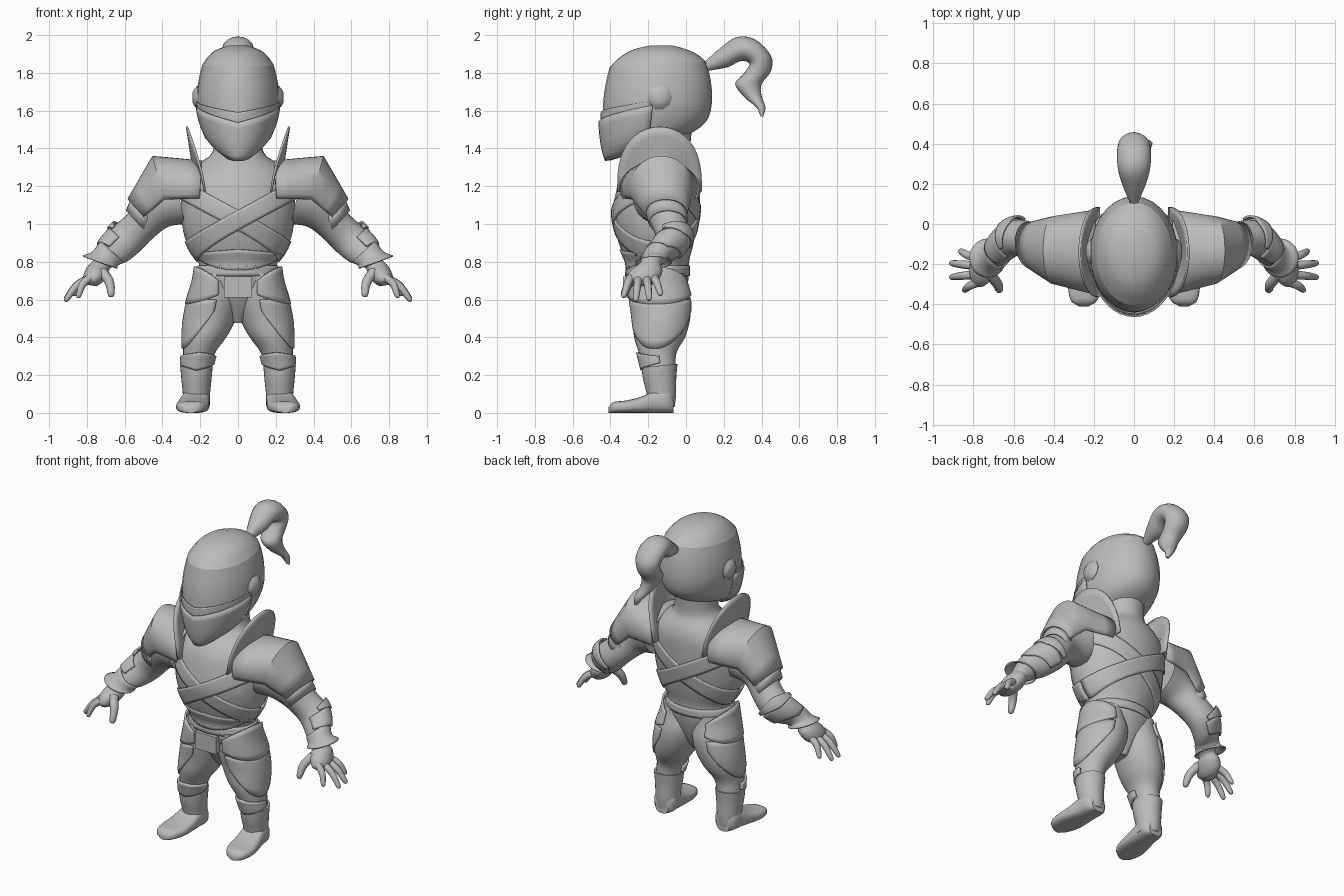
import bpy, bmesh, math
from mathutils import Vector

cube = bpy.data.objects.get("Cube")
if cube:
    bpy.data.objects.remove(cube, do_unlink=True)

grey = bpy.data.materials.new("plain_grey")
grey.use_nodes = True
grey.diffuse_color = (0.5, 0.5, 0.5, 1)
grey.node_tree.nodes["Principled BSDF"].inputs["Base Color"].default_value = (0.5, 0.5, 0.5, 1)
rad = math.radians


def span(a, b, n):
    return [a + (b - a) * i / n for i in range(n + 1)]


def at(rows, k, linear=False):
    """Interpolate rows whose first value is the key."""
    i = 0
    while i < len(rows) - 2 and k > rows[i + 1][0]:
        i += 1
    p, q = rows[i], rows[i + 1]
    prev, nxt = rows[max(i - 1, 0)], rows[min(i + 2, len(rows) - 1)]
    h = q[0] - p[0]
    t = min(max((k - p[0]) / h, 0), 1)
    out = []
    for a, b, c, d in zip(prev[1:], p[1:], q[1:], nxt[1:]):
        if linear:
            out.append(b + (c - b) * t)
            continue
        m0, m1 = (c - a) / (q[0] - prev[0]) * h, (d - b) / (nxt[0] - p[0]) * h
        out.append(b + t * m0 + t * t * (3 * (c - b) - 2 * m0 - m1) + t ** 3 * (m0 + m1 - 2 * (c - b)))
    return out


def surface(name, f, us, vs, closed=True, caps=True, thick=0, mirror=False, sharp=40):
    """Grid skin over f(u, v); closed skins wrap in u."""
    bm = bmesh.new()
    us = us[:-1] if closed else us
    grid = [[bm.verts.new(f(u, v)) for u in us] for v in vs]
    n = len(us)
    for r, s in zip(grid, grid[1:]):
        for i in range(n if closed else n - 1):
            j = (i + 1) % n
            bm.faces.new((r[i], r[j], s[j], s[i]))
    if closed and caps:
        bm.faces.new(grid[0][::-1])
        bm.faces.new(grid[-1])
    bmesh.ops.recalc_face_normals(bm, faces=bm.faces)
    me = bpy.data.meshes.new(name)
    bm.to_mesh(me)
    bm.free()
    me.materials.append(grey)
    me.shade_smooth()
    me.set_sharp_from_angle(angle=rad(sharp))
    ob = bpy.data.objects.new(name, me)
    bpy.context.collection.objects.link(ob)
    if thick:
        mod = ob.modifiers.new("thickness", "SOLIDIFY")
        mod.thickness, mod.offset = thick, 0
    if mirror:
        ob.modifiers.new("mirror", "MIRROR").use_mirror_merge = False
    return ob


CIRCLE = span(0, 2 * math.pi, 28)


def body(rows, grow=0):
    """Upright form from rows of z, centre x, centre y, half width, half depth, tilt; angle 0 is the front."""
    def f(a, z):
        cx, cy, rx, ry, tilt = at(rows, z)
        dy = -(ry + grow) * math.cos(a)
        return Vector((cx + (rx + grow) * math.sin(a), cy + dy, z + tilt * dy))
    return f


def limb(rows, grow=0, side_on=False, linear=False):
    """Form from rows of upper point, lower point, sideways centre, sideways radius."""
    rows = [(i, *r) for i, r in enumerate(rows)]
    def f(a, k):
        tx, tz, bx, bz, c, r = at(rows, k, linear)
        top, low = Vector((tx, tz)), Vector((bx, bz))
        half = (top - low) / 2
        p = (top + low) / 2 + half * (1 + grow / max(half.length, 0.01)) * math.cos(a)
        w = c + (r + grow) * math.sin(a)
        return Vector((w, p.x, p.y)) if side_on else Vector((p.x, w, p.y))
    return f


def patch(name, f, a0, a1, low, high, mirror=False, thick=0.012, n=20, m=6):
    """Raised plate between two edge rules that depend on the angle in degrees."""
    g = lambda a, t: f(rad(a), low(a) + (high(a) - low(a)) * t)
    return surface(name, g, span(a0, a1, n), span(0, 1, m), closed=False, thick=thick, mirror=mirror)


# Helmet: bowl, creased crown and jaw guard that fades into the sides
head = [(1.39, 0, -.22, .07, .185, .3), (1.45, 0, -.18, .155, .245, .22), (1.53, 0, -.162, .197, .278, .1),
        (1.62, 0, -.152, .217, .288, .04), (1.70, 0, -.148, .217, .285, .02), (1.78, 0, -.147, .205, .272, .04),
        (1.845, 0, -.15, .188, .255, .06)]
surface("helmet", body(head), CIRCLE, span(1.39, 1.845, 20))
crown = [(1.845, 0, -.15, .188, .255, .06), (1.89, 0, -.143, .155, .205, .03), (1.925, 0, -.137, .11, .14, 0),
         (1.945, 0, -.13, .045, .06, 0)]
surface("helmet_crown", body(crown), CIRCLE, span(1.845, 1.945, 8))
jaw = lambda a, z: body(head, .002 + .016 * max(math.cos(a), 0))(a, z)
patch("jaw_guard", jaw, -85, 85, lambda a: 1.395, lambda a: 1.56 + .07 * abs(a) / 85, thick=.008)
lip = lambda a, z: body(head, .001 + .007 * max(math.cos(a), 0))(a, z)
patch("visor_lip", lip, -85, 85, lambda a: 1.555 + .07 * abs(a) / 85, lambda a: 1.605 + .045 * abs(a) / 85, thick=.006)
ear = [(0, .066), (.5, .066), (.8, .05), (1, .03)]
surface("ear_disc", lambda a, k: Vector((.19 + .05 * k, -.14 + at(ear, k, True)[0] * math.cos(a),
        1.67 + at(ear, k, True)[0] * math.sin(a))), span(0, 2 * math.pi, 10), [0, .5, .8, 1], mirror=True)

# Ponytail
tail = [(.10, 1.86, .11, 1.81, 0, .02), (.18, 1.93, .22, 1.83, 0, .06), (.27, 1.99, .28, 1.86, 0, .08),
        (.37, 1.975, .32, 1.86, 0, .085), (.45, 1.89, .335, 1.84, 0, .08), (.45, 1.81, .3, 1.79, 0, .07),
        (.4, 1.74, .26, 1.74, .01, .06), (.4, 1.68, .31, 1.67, .03, .045), (.42, 1.62, .37, 1.62, .06, .03),
        (.41, 1.57, .395, 1.57, .08, .012)]
surface("ponytail", limb(tail, side_on=True), span(0, 2 * math.pi, 16), span(0, 9, 36))

# Torso with hips and neck
torso = [(.475, 0, -.14, .03, .06, 0), (.53, 0, -.14, .075, .095, 0), (.60, 0, -.145, .15, .13, 0),
         (.67, 0, -.15, .205, .155, 0), (.72, 0, -.15, .22, .165, 0), (.79, 0, -.15, .207, .165, 0),
         (.84, 0, -.155, .24, .18, 0), (.88, 0, -.157, .262, .193, 0), (.95, 0, -.16, .288, .21, 0),
         (1.05, 0, -.16, .30, .228, 0), (1.15, 0, -.15, .30, .225, 0), (1.25, 0, -.135, .28, .21, 0),
         (1.32, 0, -.12, .21, .175, 0), (1.37, 0, -.11, .14, .135, 0), (1.50, 0, -.1, .12, .13, 0)]
surface("torso", body(torso), CIRCLE, span(.475, 1.50, 36))

# Crossed chest and back straps
for label, mid in (("front", 0), ("back", 180)):
    for side, s in (("left", 1), ("right", -1)):
        centre = lambda a, s=s, mid=mid: 1.02 + s * .165 * math.sin(rad(a - mid))
        patch(f"{label}_strap_{side}", body(torso, .003 + .001 * s), mid - 88, mid + 88,
              lambda a: centre(a) - .053, lambda a: centre(a) + .053, thick=.01)
patch("belly_plate", body(torso, .003), -75, 75, lambda a: .755 + .07 * (a / 75) ** 2,
      lambda a: .865 - .025 * abs(a) / 75, thick=.008)
surface("belt", body(torso, .003), CIRCLE, span(.725, .78, 3), caps=False, thick=.008)
bpy.ops.mesh.primitive_cube_add(size=1, location=(0, -.312, .667))
buckle = bpy.context.object
buckle.name = "buckle"
buckle.scale = (.15, .045, .11)
buckle.data.materials.append(grey)


# Collar fins, tilted outwards and bowed
def fin(a, k):
    y = -.14 - .225 * k * math.cos(a)
    z = 1.17 + .345 * k * math.sin(a) ** .7
    return Vector((.175 + .045 * ((z - 1.17) / .34) ** 1.3 + .05 * math.sin(a), y, z))


surface("collar_fin", fin, span(0, math.pi - .001, 20), span(.3, 1, 5), closed=False, thick=.012, mirror=True)

# Shoulder guards
pad = [(.19, 1.33, .21, 1.05, -.14, .205), (.45, 1.355, .36, 1.03, -.13, .163), (.58, 1.13, .46, 1.0, -.105, .108)]
pad_skin = limb(pad, linear=True)
surface("shoulder_guard", lambda a, k: pad_skin(rad(a), k), span(-112, 112, 24), span(0, 2, 6), closed=False,
        thick=.012, mirror=True, sharp=35)
rim = [(.56, 1.14, .44, 1.0, -.105, .105), (.59, 1.07, .48, .95, -.095, .1)]
surface("shoulder_rim", limb(rim, linear=True), CIRCLE, [0, 1], caps=False, thick=.008, mirror=True)

# Arms with palms
arm = [(.34, 1.27, .28, 1.0, -.14, .14), (.50, 1.18, .37, .985, -.125, .108), (.58, 1.06, .45, .925, -.085, .095),
       (.66, .985, .52, .855, -.07, .09), (.72, .92, .59, .80, -.11, .085), (.758, .85, .65, .78, -.165, .068),
       (.765, .81, .68, .76, -.19, .058), (.80, .77, .69, .73, -.21, .085), (.82, .72, .72, .69, -.23, .085),
       (.81, .68, .75, .67, -.235, .05)]
surface("arm", limb(arm), CIRCLE, span(0, 9, 36), mirror=True)
cuff = [(.725, .91, .61, .80, -.13, .082), (.77, .85, .64, .78, -.165, .072), (.82, .83, .64, .765, -.17, .095)]
surface("glove_cuff", limb(cuff), CIRCLE, span(0, 2, 6), caps=False, thick=.008, mirror=True)
patch("forearm_guard", limb(arm, .006), -70, 130, lambda a: 3.2, lambda a: 4.5 - .5 * abs(a - 30) / 100, mirror=True)
patch("elbow_guard", limb(arm, .016), -30, 120, lambda a: 2.65 + .25 * abs(a - 45) / 75,
      lambda a: 3.4 - .3 * abs(a - 45) / 75, mirror=True)


# Fingers
def finger(name, points, r):
    points = [Vector(p) for p in points]
    d = (points[-1] - points[0]).normalized()
    u = d.cross(Vector((0, 1, 0))).normalized()
    v = d.cross(u)
    rows = [(i, *p, r * s) for i, (p, s) in enumerate(zip(points, (1.15, 1, .7)))] + [(2.25, *(points[-1] + d * .012), r * .2)]
    def f(a, k):
        x, y, z, q = at(rows, k)
        return Vector((x, y, z)) + q * (u * math.cos(a) + v * math.sin(a))
    surface(name, f, span(0, 2 * math.pi, 12), span(0, 2, 8) + [2.12, 2.25], mirror=True)


for name, tip in (("index", (.845, -.33, .62)), ("middle", (.91, -.265, .6)),
                  ("ring", (.91, -.195, .605)), ("little", (.865, -.135, .63))):
    base = Vector((.775, -.23 + (tip[1] + .23) * .6, .72))
    middle = (base + Vector(tip)) / 2 + Vector((.012, 0, .012))
    finger(name + "_finger", (base, middle, tip), .02)
finger("thumb", ((.72, -.25, .75), (.68, -.3, .69), (.67, -.33, .625)), .025)

# Legs, hip and thigh plates
leg = [(.06, .22, -.13, .07, .07, 0), (.12, .22, -.13, .07, .075, 0), (.22, .22, -.14, .075, .085, 0),
       (.32, .205, -.15, .085, .1, 0), (.40, .177, -.14, .115, .135, 0), (.50, .147, -.13, .138, .152, 0),
       (.60, .125, -.135, .138, .16, 0), (.70, .118, -.15, .115, .15, 0), (.78, .115, -.15, .105, .145, 0)]
surface("leg", body(leg), CIRCLE, span(.06, .74, 24), mirror=True)
patch("thigh_plate", body(leg, .003), -5, 165, lambda a: .34 + .2 * (abs(a - 80) / 85) ** 2.5,
      lambda a: .60, mirror=True, thick=.01)
patch("hip_plate", body(leg, .007), -8, 168, lambda a: .575 + .05 * (abs(a - 80) / 88) ** 2,
      lambda a: .70 + .075 * (1 - (abs(a - 80) / 88) ** 2), mirror=True)

# Boots with knee guards
boot = [(.03, .22, -.13, .07, .07, 0), (.10, .22, -.13, .072, .078, 0), (.18, .22, -.14, .08, .088, 0),
        (.25, .22, -.14, .086, .095, .1)]
surface("boot_shaft", body(boot), CIRCLE, span(.03, .25, 8), mirror=True)
patch("knee_guard", body(leg, .008), -95, 95, lambda a: .225 + .04 * abs(a) / 95,
      lambda a: .32 - .02 * abs(a) / 95, mirror=True, thick=.014)
foot = [(-.41, .25, .025, .03), (-.39, .25, .06, .055), (-.32, .243, .085, .065), (-.24, .235, .083, .085),
        (-.16, .225, .075, .12), (-.09, .22, .07, .13), (-.065, .22, .045, .09)]


def shoe(a, y):
    cx, rx, h = at(foot, y)
    bend = lambda c: math.copysign(abs(c) ** .7, c)
    return Vector((cx + rx * bend(math.sin(a)), y, h * (.5 + .5 * bend(math.cos(a)))))


surface("foot", shoe, CIRCLE, span(-.41, -.065, 18), mirror=True)
